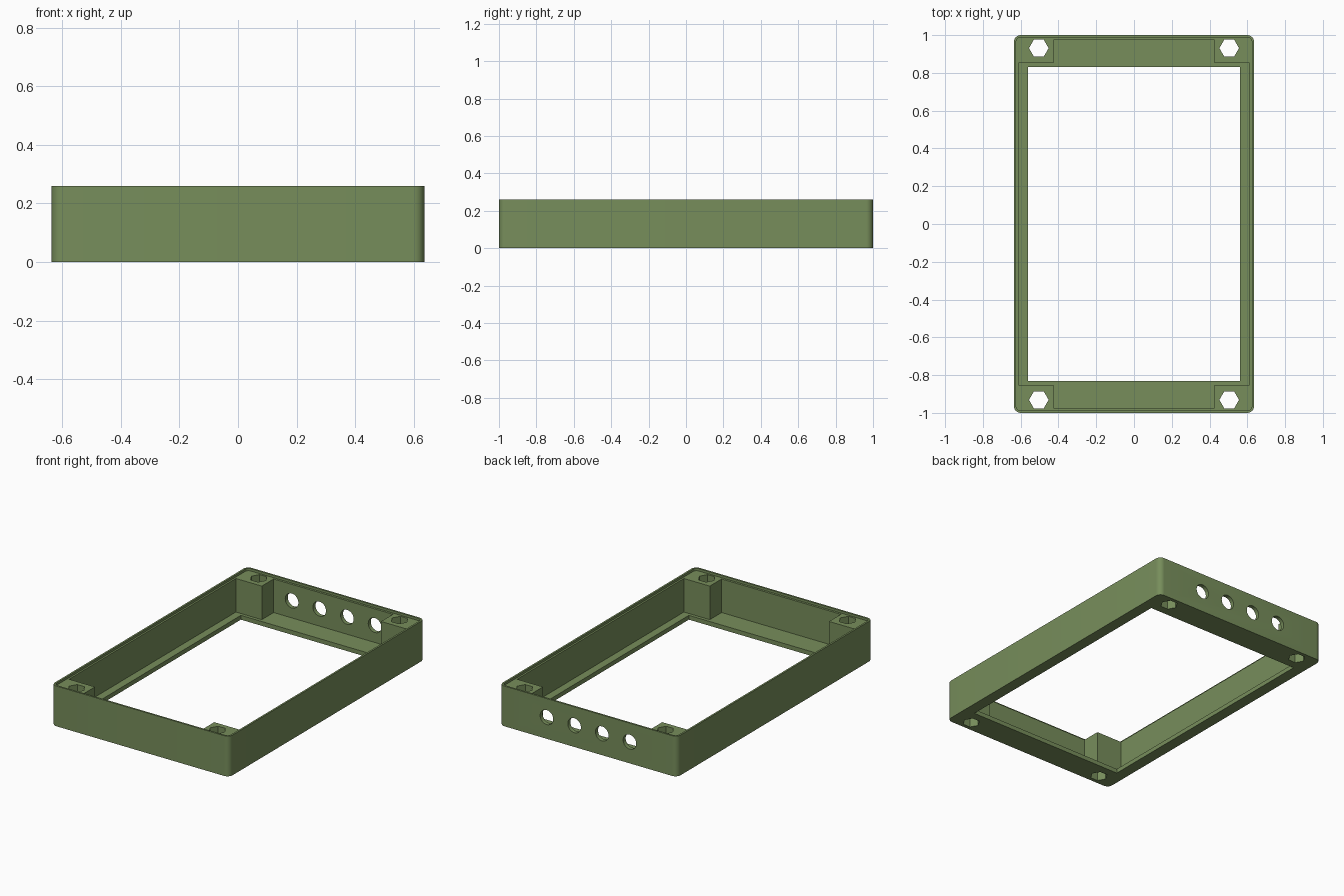
import bpy, bmesh, math

if "Cube" in bpy.data.objects:
    bpy.data.objects.remove(bpy.data.objects["Cube"])

W, L, H = 0.636, 1.0, 0.26      # half width, half length, height
FLOOR, SHELF = 0.028, 0.245     # floor top, lid shelf / post top


def prism(name, pts, z0, z1):
    """Extrude a flat outline from z0 to z1."""
    bm = bmesh.new()
    face = bm.faces.new([bm.verts.new((x, y, z0)) for x, y in pts])
    top = bmesh.ops.extrude_face_region(bm, geom=[face])
    verts = [g for g in top["geom"] if isinstance(g, bmesh.types.BMVert)]
    bmesh.ops.translate(bm, verts=verts, vec=(0, 0, z1 - z0))
    bmesh.ops.recalc_face_normals(bm, faces=bm.faces)
    me = bpy.data.meshes.new(name)
    bm.to_mesh(me)
    bm.free()
    ob = bpy.data.objects.new(name, me)
    bpy.context.collection.objects.link(ob)
    return ob


def rect(a, b):
    return [(-a, -b), (a, -b), (a, b), (-a, b)]


def rounded(a, b, r, n=8):
    pts = []
    for k, (sx, sy) in enumerate([(1, 1), (-1, 1), (-1, -1), (1, -1)]):
        for i in range(n + 1):
            t = math.pi / 2 * (k + i / n)
            pts.append((sx * (a - r) + r * math.cos(t), sy * (b - r) + r * math.sin(t)))
    return pts


def circle(cx, cy, r, n):
    return [(cx + r * math.cos(2 * math.pi * i / n), cy + r * math.sin(2 * math.pi * i / n))
            for i in range(n)]


# Solid frame body with rounded corners
frame = prism("enclosure_frame", rounded(W, L, 0.036), 0, H)

# Lid rebate, cavity (cross shape leaves the corner posts) and floor window
cutters = [
    prism("lid_rebate_cutter", rounded(W - 0.012, L - 0.012, 0.024), SHELF, H + 0.1),
    prism("cavity_cutter", [(0.612, -0.853), (0.612, 0.853), (0.427, 0.853), (0.427, 0.974),
                            (-0.427, 0.974), (-0.427, 0.853), (-0.612, 0.853), (-0.612, -0.853),
                            (-0.427, -0.853), (-0.427, -0.974), (0.427, -0.974), (0.427, -0.853)],
          FLOOR, H + 0.1),
    prism("window_cutter", rect(0.562, 0.832), -0.1, H + 0.1),
]

# Hexagonal screw holes through the corner posts
for sx in (-1, 1):
    for sy in (-1, 1):
        cutters.append(prism("screw_hole_cutter", circle(sx * 0.504, sy * 0.931, 0.052, 6), -0.1, H + 0.1))

# Row of round holes through the back wall
for i in range(4):
    c = prism("port_hole_cutter", circle(0, 0, 0.047, 32), -0.1, 0.1)
    c.rotation_euler = (math.pi / 2, 0, 0)
    c.location = (-0.297 + 0.198 * i, 1.0, 0.139)
    cutters.append(c)

bpy.context.view_layer.objects.active = frame
for c in cutters:
    c.hide_render = True
    mod = frame.modifiers.new("cut", 'BOOLEAN')
    mod.operation = 'DIFFERENCE'
    mod.solver = 'EXACT'
    mod.object = c
    bpy.ops.object.modifier_apply(modifier=mod.name)
for c in cutters:
    bpy.data.objects.remove(c)

# Single olive colour, smooth corners with sharp edges
mat = bpy.data.materials.new("olive_green")
mat.diffuse_color = (0.185, 0.27, 0.105, 1)
mat.use_nodes = True
mat.node_tree.nodes["Principled BSDF"].inputs["Base Color"].default_value = mat.diffuse_color
frame.data.materials.clear()
frame.data.materials.append(mat)
for p in frame.data.polygons:
    p.material_index = 0
frame.select_set(True)
bpy.ops.object.shade_smooth_by_angle(angle=math.radians(30))
